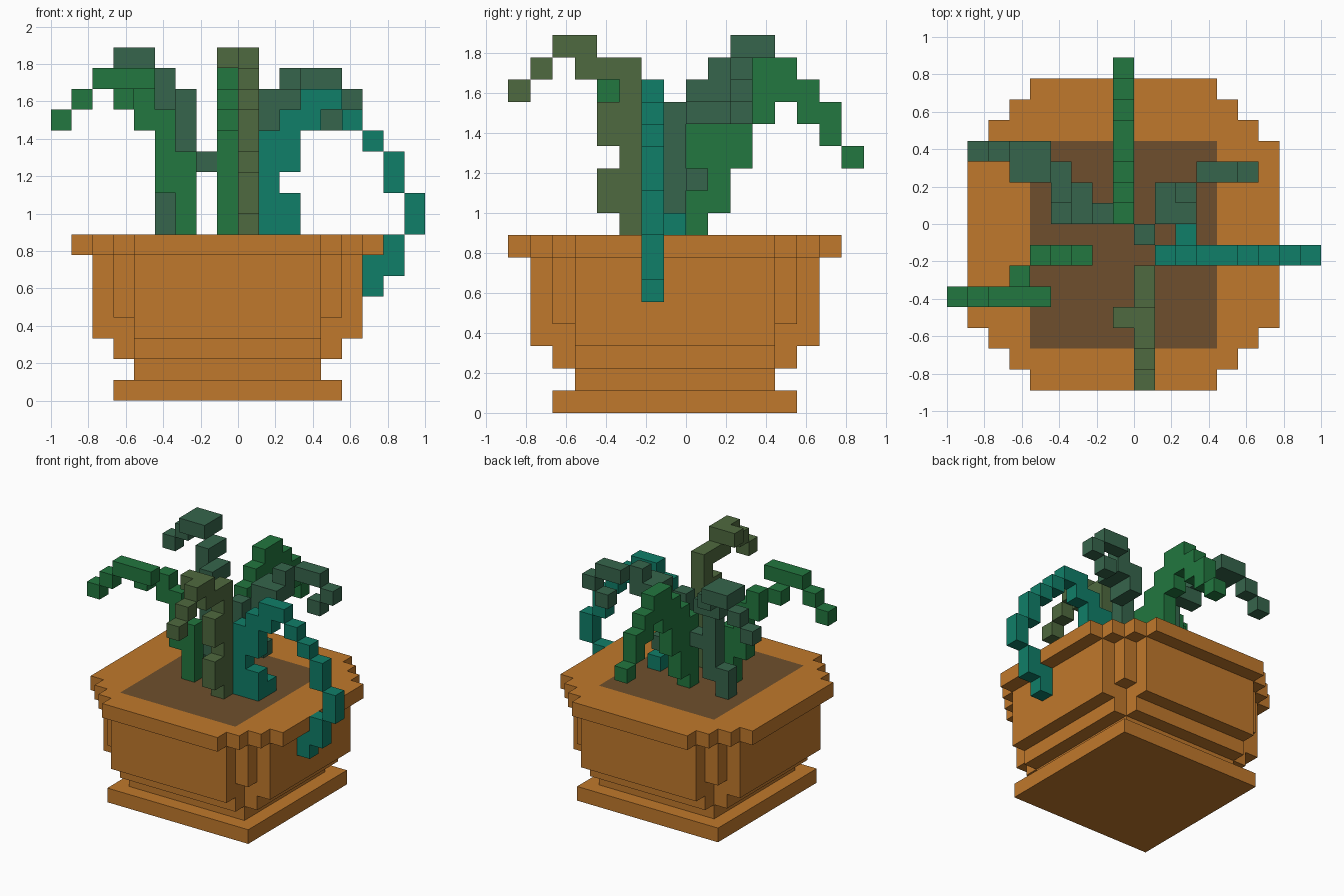
import bpy, bmesh, math
from mathutils import Vector

cube = bpy.data.objects.get("Cube")
if cube:
    bpy.data.objects.remove(cube, do_unlink=True)

UNIT = 1 / 9  # edge of one block
STEP = {"l": Vector((-1, 0, 0)), "r": Vector((1, 0, 0)), "f": Vector((0, -1, 0)),
        "b": Vector((0, 1, 0)), "u": Vector((0, 0, 1)), "d": Vector((0, 0, -1))}


def material(name, red, green, blue):
    mat = bpy.data.materials.new(name)
    mat.use_nodes = True
    color = (red, green, blue, 1)
    mat.diffuse_color = color
    mat.node_tree.nodes["Principled BSDF"].inputs["Base Color"].default_value = color
    return mat


def block_object(name, cells, mats, rule=None):
    """Skin a set of grid cells with only its exposed faces."""
    bm = bmesh.new()
    for cell in cells:
        center = Vector(cell) + Vector((0.5, 0.5, 0.5))
        for normal in STEP.values():
            if tuple(int(c) for c in Vector(cell) + normal) in cells:
                continue
            side = Vector((normal.y, normal.z, normal.x))
            up = normal.cross(side)
            corners = [center + (normal + a * side + b * up) / 2
                       for a, b in ((-1, -1), (1, -1), (1, 1), (-1, 1))]
            face = bm.faces.new([bm.verts.new(c * UNIT) for c in corners])
            if rule and rule(cell, normal):
                face.material_index = 1
    bmesh.ops.remove_doubles(bm, verts=bm.verts, dist=0.001)
    bmesh.ops.dissolve_limit(bm, angle_limit=math.radians(1), verts=bm.verts,
                             edges=bm.edges, delimit={"MATERIAL"})
    mesh = bpy.data.meshes.new(name)
    bm.to_mesh(mesh)
    bm.free()
    for mat in mats:
        mesh.materials.append(mat)
    obj = bpy.data.objects.new(name, mesh)
    bpy.context.collection.objects.link(obj)
    return obj


def slab(half_x, half_y, bottom, top):
    """Cells of a slab centred on the pot; both halves count from the middle cell."""
    return {(x - 1, y - 1, z) for x in range(1 - half_x, half_x)
            for y in range(1 - half_y, half_y) for z in range(bottom, top)}


def stem(name, start, path, mat):
    """Walk from the soil, leaving a cell after every move."""
    spot = Vector(start)
    cells = {tuple(start)}
    for move in path.split():
        for letter in move:
            spot = spot + STEP[letter]
        cells.add(tuple(int(c) for c in spot))
    return block_object(name, cells, [mat])


terracotta = material("terracotta", 0.53, 0.19, 0.025)
soil = material("soil brown", 0.156, 0.078, 0.026)
olive = material("olive green", 0.078, 0.144, 0.05)
leaf = material("leaf green", 0.016, 0.184, 0.05)
pine = material("dark pine green", 0.037, 0.13, 0.072)
teal = material("teal green", 0.005, 0.209, 0.138)

# Pot: square foot, narrow neck, stepped body, stepped rim
pot = slab(6, 6, 0, 1) | slab(5, 5, 1, 2)
pot |= slab(6, 5, 2, 3) | slab(5, 6, 2, 3)
pot |= slab(7, 5, 3, 7) | slab(5, 7, 3, 7) | slab(6, 6, 4, 7)
for size in range(5, 9):
    pot |= slab(size, 13 - size, 7, 8)


# Soil patch on the top of the rim
def is_soil(cell, normal):
    return normal.z > 0 and cell[2] == 7 and -5 <= cell[0] <= 3 and -6 <= cell[1] <= 3


block_object("pot", pot, [terracotta, soil], is_soil)

# Drooping stems
stem("front_stem", (0, -3, 8),
     "u f u b u u f u b u u f f u l r f fd fd", olive)
stem("back_stem", (-1, 0, 8),
     "u u u u b d d d u u u u b d d u u u b d u u b d b d b d bd", leaf)
stem("front_right_stem", (-3, -2, 8),
     "u u u l d u u u l u lf uf r l l ld ld", leaf)
stem("back_right_stem", (-4, 0, 8),
     "u r u u r l u u u b l u b lu l b r l ld ld", pine)
stem("back_left_stem", (0, -1, 8),
     "u u rb lf u u u rb u b d u rf b u rb r rd ld", pine)
stem("trailing_left_stem", (2, -1, 8),
     "f u l d u u u u r d u u r u r rd rd rd d rd d ld d l d", teal)
